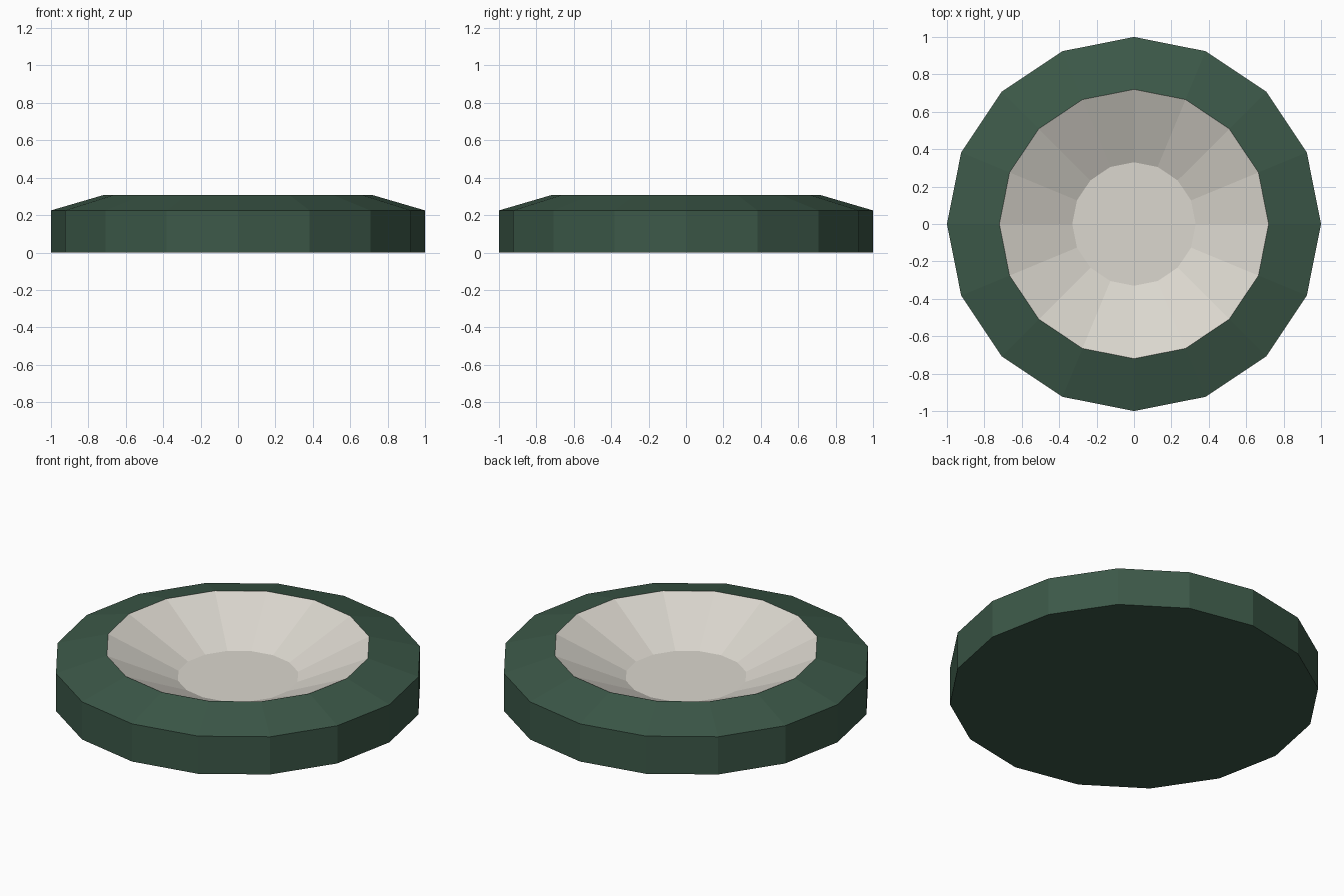
import bpy
import bmesh
from math import cos, sin, tau

SIDES = 16

cube = bpy.data.objects.get("Cube")
if cube:
    bpy.data.objects.remove(cube, do_unlink=True)


def make_material(name, colour):
    mat = bpy.data.materials.new(name)
    mat.use_nodes = True
    mat.diffuse_color = colour
    mat.node_tree.nodes["Principled BSDF"].inputs["Base Color"].default_value = colour
    return mat


def lathe(name, profile, mat, cap_start=False, cap_end=False):
    """Spin (radius, height) points round z into flat facets."""
    bm = bmesh.new()
    rings = [[bm.verts.new((r * cos(tau * i / SIDES), r * sin(tau * i / SIDES), z))
              for i in range(SIDES)] for r, z in profile]
    for low, high in zip(rings, rings[1:]):
        for i in range(SIDES):
            j = (i + 1) % SIDES
            bm.faces.new((low[i], low[j], high[j], high[i]))
    if cap_start:
        bm.faces.new(rings[0][::-1])
    if cap_end:
        bm.faces.new(rings[-1])
    mesh = bpy.data.meshes.new(name)
    bm.to_mesh(mesh)
    bm.free()
    mesh.materials.append(mat)
    obj = bpy.data.objects.new(name, mesh)
    bpy.context.collection.objects.link(obj)
    return obj


green = make_material("dark green", (0.045, 0.098, 0.065, 1))
cream = make_material("warm white", (0.71, 0.68, 0.62, 1))

# Outer body: closed base, upright wall and sloping rim
lathe("dish_body", [(1, 0), (1, 0.225), (0.72, 0.307)], green, cap_start=True)

# Recessed bowl: sloping wall down to a flat floor
lathe("dish_bowl", [(0.72, 0.307), (0.33, 0.127)], cream, cap_end=True)
